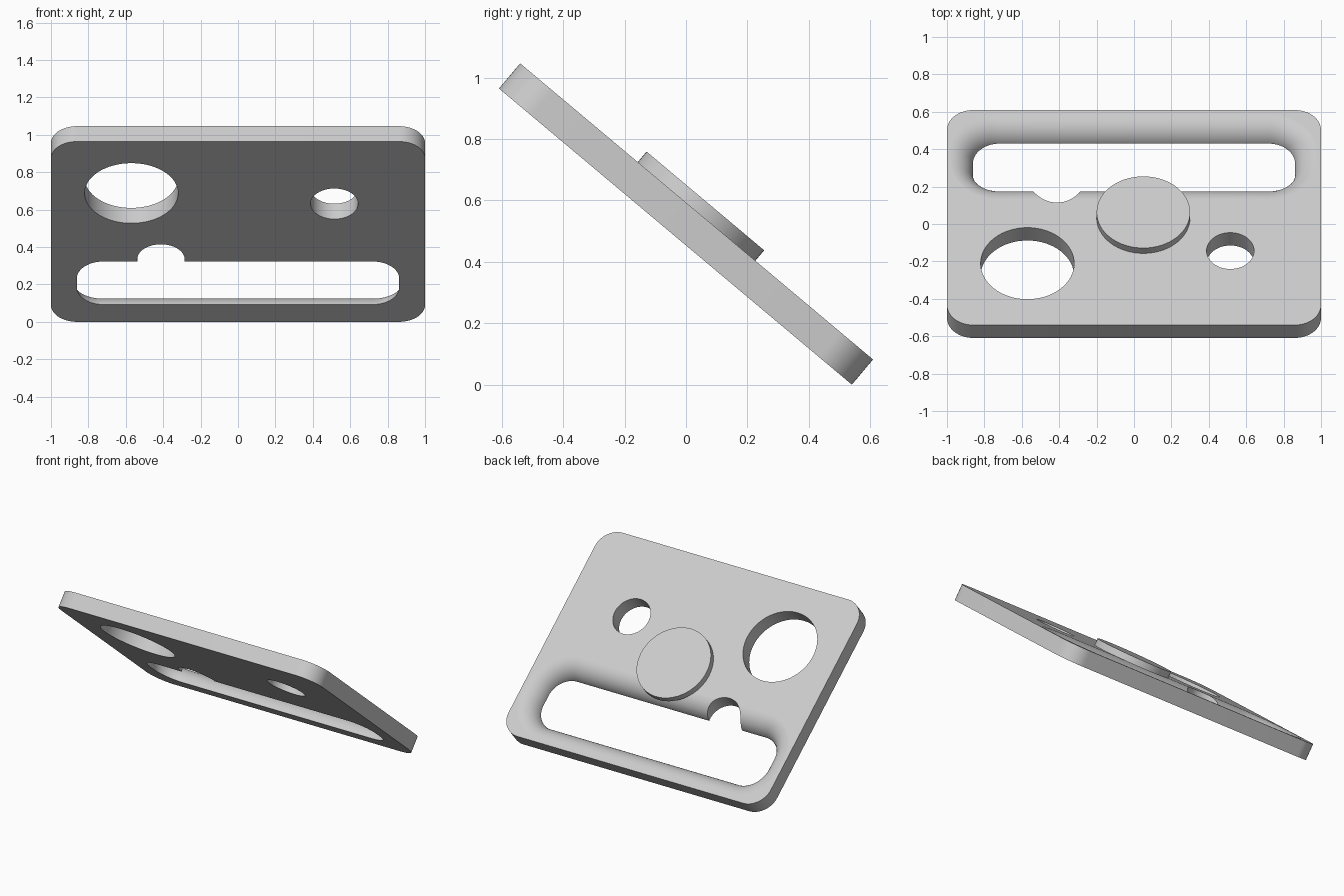
import bpy, bmesh, math
from mathutils import Matrix

cube = bpy.data.objects.get("Cube")
if cube:
    bpy.data.objects.remove(cube)

TILT = math.radians(40)
HALF_T = 0.0535          # half plate thickness
FILLET = 0.128           # rounding around the slot
PLACE = Matrix.Translation((0, 0, 0.523)) @ Matrix.Rotation(-TILT, 4, 'X')

grey = bpy.data.materials.new("light_grey")
grey.use_nodes = True
grey.diffuse_color = (0.6, 0.6, 0.6, 1)
grey.node_tree.nodes["Principled BSDF"].inputs["Base Color"].default_value = (0.6, 0.6, 0.6, 1)


def outline(cx, cy, hx, hy, r, k=16):
    """Rounded rectangle; a circle when the half sizes equal the radius."""
    is_round = hx == hy == r
    pts = []
    for q, (sx, sy) in enumerate(((1, 1), (-1, 1), (-1, -1), (1, -1))):
        for i in range(k if is_round else k + 1):
            a = (q + i / k) * math.pi / 2
            pts.append((cx + sx * (hx - r) + r * math.cos(a),
                        cy + sy * (hy - r) + r * math.sin(a)))
    return pts


def loft(name, sections):
    """Closed solid through (height, outline) sections."""
    bm = bmesh.new()
    rings = [[bm.verts.new((x, y, z)) for x, y in pts] for z, pts in sections]
    for low, high in zip(rings, rings[1:]):
        for i in range(len(low)):
            j = (i + 1) % len(low)
            bm.faces.new((low[i], low[j], high[j], high[i]))
    bm.faces.new(rings[0][::-1])
    bm.faces.new(rings[-1])
    bmesh.ops.recalc_face_normals(bm, faces=bm.faces)
    mesh = bpy.data.meshes.new(name)
    bm.to_mesh(mesh)
    bm.free()
    obj = bpy.data.objects.new(name, mesh)
    bpy.context.collection.objects.link(obj)
    mesh.materials.append(grey)
    obj.matrix_world = PLACE
    return obj


def prism(name, shape, low, high):
    return loft(name, [(low, shape), (high, shape)])


def circle(x, y, r):
    return outline(x, y, r, r, r)


def finish(obj):
    """Smooth round walls, keep the flat faces flat."""
    bpy.ops.object.select_all(action='DESELECT')
    obj.select_set(True)
    bpy.context.view_layer.objects.active = obj
    bpy.ops.object.shade_smooth_by_angle(angle=math.radians(30))
    for face in obj.data.polygons:
        if abs(face.normal.z) > 0.9999:
            face.use_smooth = False


# Plate with rounded corners
plate = prism("plate", outline(0, 0, 1, 0.75, 0.14), -HALF_T, HALF_T)

# Slot cutter, flaring out to a rounded upper rim
sections = []
steps = 14
for i in range(steps + 1):
    a = i / steps * math.pi / 2
    grow = FILLET * (1 - math.cos(a))
    sections.append((HALF_T + 0.0005 - FILLET * (1 - math.sin(a)),
                     outline(0, 0.427, 0.86 + grow, 0.177 + grow, 0.14 + grow)))
sections.append((0.2, sections[-1][1]))
cutters = [loft("slot_cutter", sections)]

# Round hole cutters and the notch beside the slot
for name, x, y, r in (("large_hole_cutter", -0.57, -0.32, 0.25),
                      ("small_hole_cutter", 0.515, -0.232, 0.127),
                      ("notch_cutter", -0.412, 0.232, 0.127)):
    cutters.append(prism(name, circle(x, y, r), -0.2, 0.2))

# Cut the openings
bpy.context.view_layer.update()
for cutter in cutters:
    mod = plate.modifiers.new("cut", 'BOOLEAN')
    mod.operation = 'DIFFERENCE'
    mod.solver = 'EXACT'
    mod.object = cutter
    cutter.hide_render = True
bpy.context.view_layer.objects.active = plate
for mod in list(plate.modifiers):
    bpy.ops.object.modifier_apply(modifier=mod.name)
for cutter in cutters:
    bpy.data.objects.remove(cutter)
finish(plate)

# Raised disc on the upper face
disc = prism("raised_disc", circle(0.05, 0, 0.25), HALF_T, 0.098)
finish(disc)
